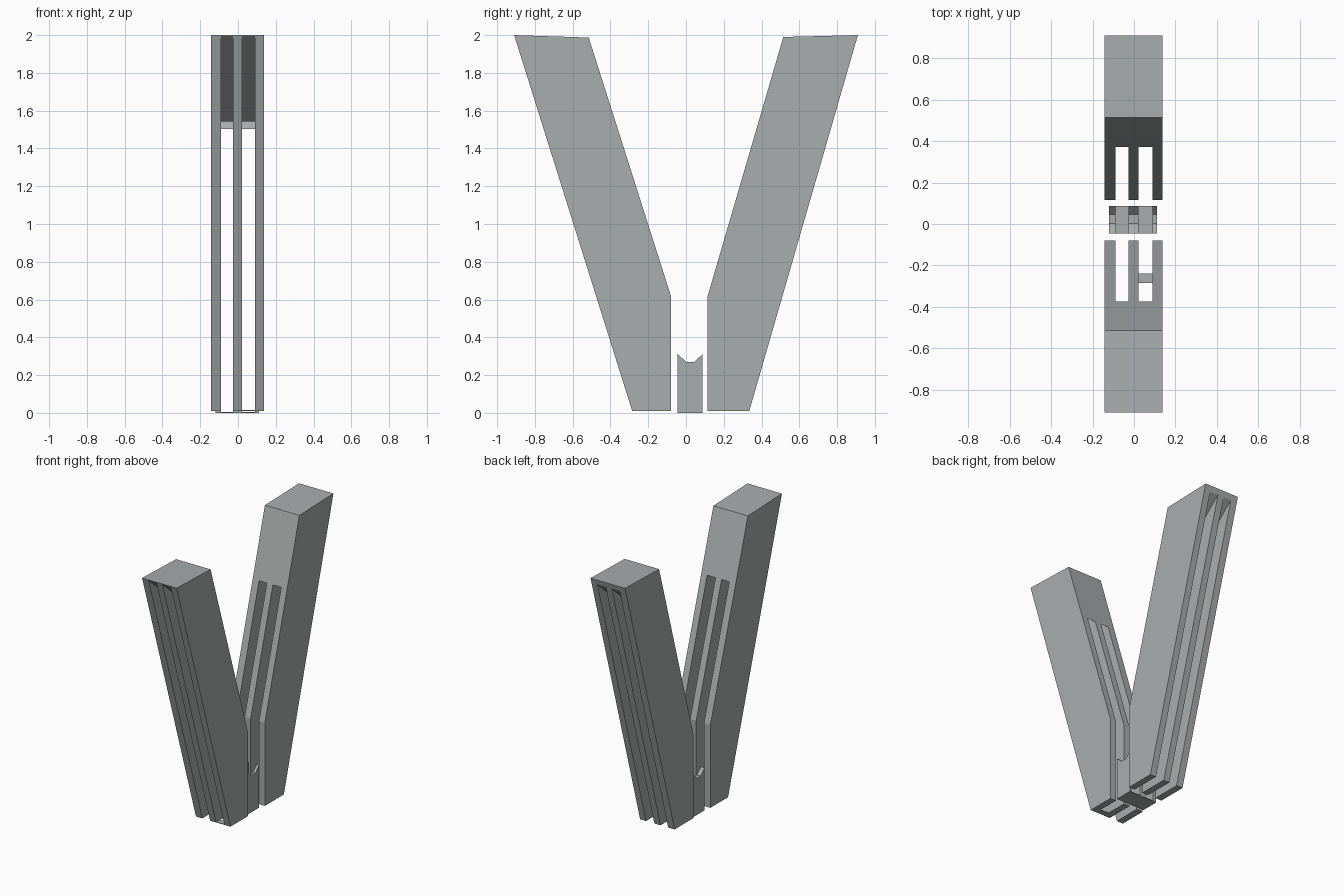
import bpy, bmesh

if "Cube" in bpy.data.objects:
    bpy.data.objects.remove(bpy.data.objects["Cube"])

grey = bpy.data.materials.new("warm_grey")
grey.diffuse_color = (0.40, 0.42, 0.42, 1)
grey.use_nodes = True
grey.node_tree.nodes["Principled BSDF"].inputs["Base Color"].default_value = grey.diffuse_color

X0, X1 = -0.142, 0.138                        # full width of the legs
SLOTS = [(-0.09, -0.027), (0.022, 0.09)]      # slots that divide a leg into three plates


def prism(name, profile, x0, x1):
    """Extrude a (y, z) profile along x."""
    bm = bmesh.new()
    face = bm.faces.new([bm.verts.new((x0, y, z)) for y, z in profile])
    ext = bmesh.ops.extrude_face_region(bm, geom=[face])
    verts = [v for v in ext["geom"] if isinstance(v, bmesh.types.BMVert)]
    bmesh.ops.translate(bm, verts=verts, vec=(x1 - x0, 0, 0))
    bmesh.ops.recalc_face_normals(bm, faces=bm.faces)
    mesh = bpy.data.meshes.new(name)
    bm.to_mesh(mesh)
    bm.free()
    mesh.materials.append(grey)
    obj = bpy.data.objects.new(name, mesh)
    bpy.context.collection.objects.link(obj)
    return obj


def cut_slots(obj, profile):
    """Cut both slots with a shared side profile."""
    for i, (a, b) in enumerate(SLOTS):
        cutter = prism(f"{obj.name}_slot_cutter_{i + 1}", profile, a, b)
        cutter.hide_render = True
        cutter.hide_viewport = True
        cutter.display_type = 'WIRE'
        mod = obj.modifiers.new("slot", 'BOOLEAN')
        mod.operation = 'DIFFERENCE'
        mod.solver = 'EXACT'
        mod.object = cutter


def leg(name, profile, inner, outer):
    """Leaning leg; the slot ceiling slopes up from the inner to the outer face."""
    obj = prism(name, profile, X0, X1)
    (yi, zi), (yo, zo) = inner, outer
    dy, dz = (yo - yi) * 0.6, (zo - zi) * 0.6
    a, b = (yi - dy, zi - dz), (yo + dy, zo + dz)
    cut_slots(obj, [a, b, (b[0], -0.2), (a[0], -0.2)])
    return obj


# Two leaning legs, each split into three plates under a solid head
leg("front_leg",
    [(-0.285, 0.01), (-0.08, 0.01), (-0.08, 0.62), (-0.515, 1.987), (-0.91, 2.0)],
    (-0.37, 1.54), (-0.908, 1.994))
leg("back_leg",
    [(0.335, 0.01), (0.115, 0.01), (0.115, 0.62), (0.515, 1.99), (0.91, 2.0)],
    (0.375, 1.505), (0.898, 1.96))

# Central notched stand: three upright plates on a thin base
notch = [(-0.045, 0.0), (0.088, 0.0), (0.088, 0.312), (0.045, 0.27),
         (0.002, 0.27), (-0.045, 0.312)]
stand = prism("notched_stand", notch, -0.12, 0.11)
cut_slots(stand, [(-0.2, 0.004), (0.2, 0.004), (0.2, 0.5), (-0.2, 0.5)])

# Small thin bridge under one slot of the front leg
prism("foot_bridge", [(-0.284, 0.01), (-0.24, 0.01), (-0.24, 0.014), (-0.284, 0.014)],
      *SLOTS[1])
